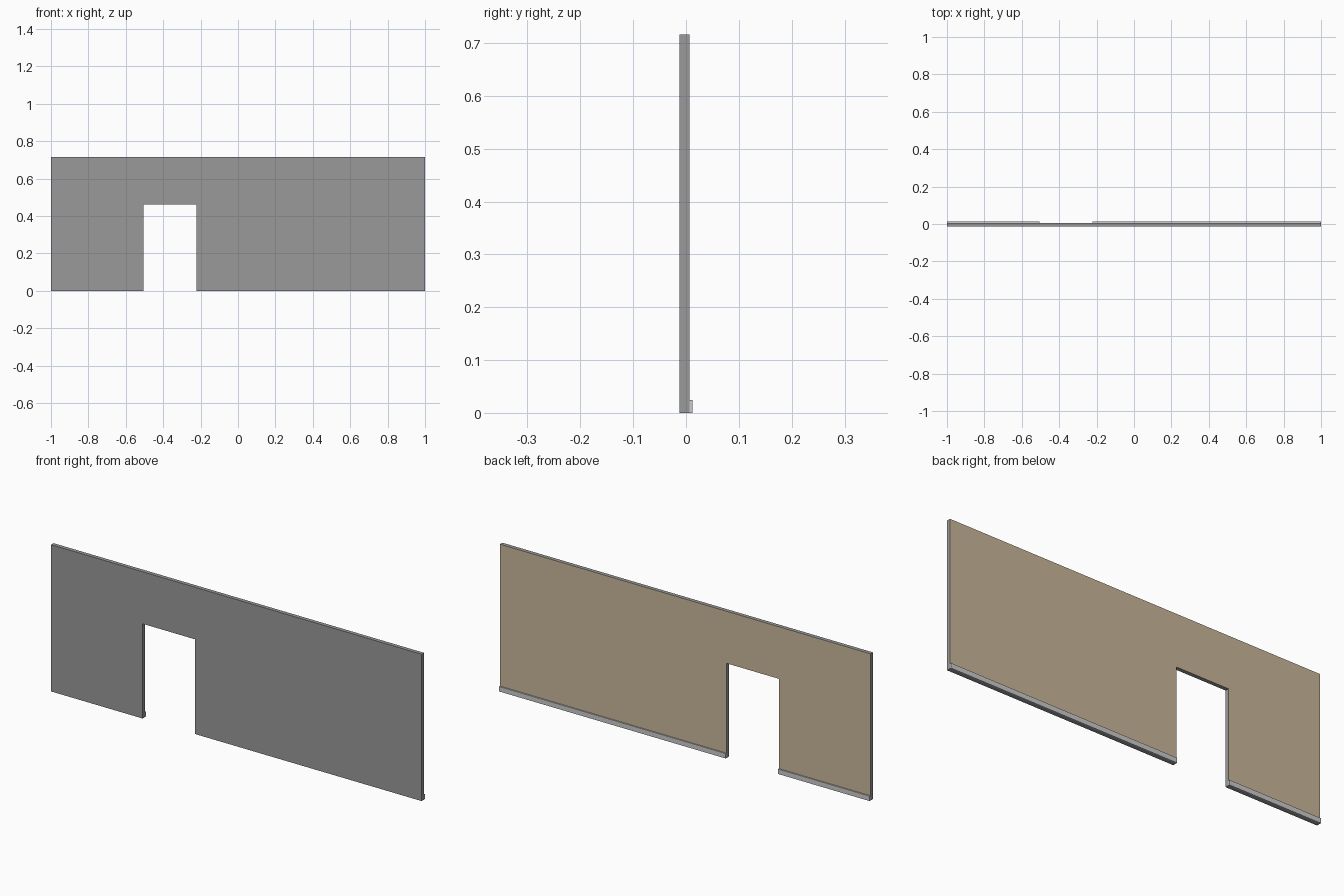
import bpy
import bmesh
from mathutils import Vector

if "Cube" in bpy.data.objects:
    bpy.data.objects.remove(bpy.data.objects["Cube"])

# Overall sizes
HEIGHT = 0.716
FRONT, BACK, TRIM_BACK = -0.0125, 0.0065, 0.0125
DOOR_L, DOOR_R, DOOR_TOP = -0.506, -0.223, 0.462
TRIM_H = 0.024


def make_material(name, rgb):
    mat = bpy.data.materials.new(name)
    mat.diffuse_color = (*rgb, 1.0)
    mat.use_nodes = True
    mat.node_tree.nodes["Principled BSDF"].inputs["Base Color"].default_value = mat.diffuse_color
    return mat


def extrude_outline(name, outline, y0, y1, materials):
    """Extrude an x-z outline from y0 to y1 as a closed solid."""
    bm = bmesh.new()
    face = bm.faces.new([bm.verts.new((x, y0, z)) for x, z in outline])
    result = bmesh.ops.extrude_face_region(bm, geom=[face], use_keep_orig=True)
    moved = [g for g in result["geom"] if isinstance(g, bmesh.types.BMVert)]
    bmesh.ops.translate(bm, verts=moved, vec=Vector((0, y1 - y0, 0)))
    bmesh.ops.recalc_face_normals(bm, faces=bm.faces)
    mesh = bpy.data.meshes.new(name)
    bm.to_mesh(mesh)
    bm.free()
    for mat in materials:
        mesh.materials.append(mat)
    obj = bpy.data.objects.new(name, mesh)
    bpy.context.collection.objects.link(obj)
    return obj


grey = make_material("wall grey", (0.32, 0.32, 0.32))
tan = make_material("interior tan", (0.59, 0.48, 0.325))
light = make_material("trim light grey", (0.60, 0.60, 0.60))

# Wall panel with the doorway cut into its outline
wall = extrude_outline("wall", [
    (-1, 0), (DOOR_L, 0), (DOOR_L, DOOR_TOP), (DOOR_R, DOOR_TOP),
    (DOOR_R, 0), (1, 0), (1, HEIGHT), (-1, HEIGHT)], FRONT, BACK, [grey, tan])

# Interior side is tan, every other face grey
for poly in wall.data.polygons:
    poly.material_index = 1 if poly.normal.y > 0.9 else 0

# Baseboards either side of the doorway
for side, x0, x1 in (("left", -1, DOOR_L), ("right", DOOR_R, 1)):
    extrude_outline("baseboard_" + side,
                    [(x0, 0), (x1, 0), (x1, TRIM_H), (x0, TRIM_H)],
                    BACK, TRIM_BACK, [light])
